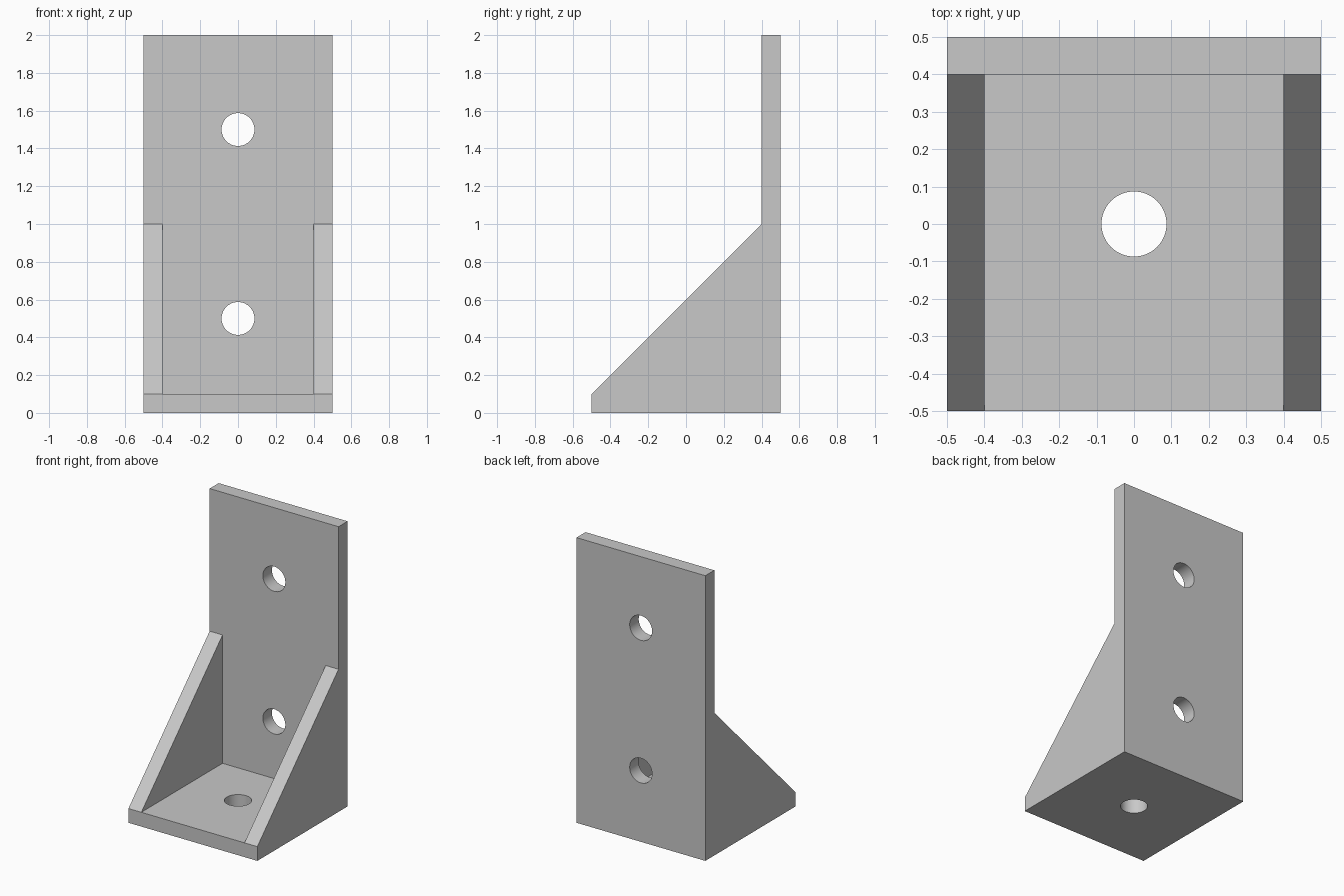
import bpy
import bmesh
import math
from mathutils import Matrix, Vector

default_cube = bpy.data.objects.get("Cube")
if default_cube:
    bpy.data.objects.remove(default_cube, do_unlink=True)

HALF = 0.5        # half of the width and depth
WALL = 0.1        # thickness of plates and gussets
HOLE_RADIUS = 0.087

grey = bpy.data.materials.new("plain_grey")
grey.use_nodes = True
colour = (0.58, 0.58, 0.58, 1)
grey.diffuse_color = colour
grey.node_tree.nodes["Principled BSDF"].inputs["Base Color"].default_value = colour


def make_object(name, bm):
    bmesh.ops.recalc_face_normals(bm, faces=bm.faces)
    mesh = bpy.data.meshes.new(name)
    bm.to_mesh(mesh)
    bm.free()
    mesh.materials.append(grey)
    obj = bpy.data.objects.new(name, mesh)
    bpy.context.collection.objects.link(obj)
    return obj


def extruded_profile(name, points, half_width):
    """Extrude a side (y, z) profile across x."""
    bm = bmesh.new()
    face = bm.faces.new([bm.verts.new((-half_width, y, z)) for y, z in points])
    result = bmesh.ops.extrude_face_region(bm, geom=[face])
    verts = [v for v in result["geom"] if isinstance(v, bmesh.types.BMVert)]
    bmesh.ops.translate(bm, verts=verts, vec=Vector((2 * half_width, 0, 0)))
    return make_object(name, bm)


def hole_cutter(name, centre, tilt):
    bm = bmesh.new()
    matrix = Matrix.Translation(centre) @ Matrix.Rotation(tilt, 4, "X")
    bmesh.ops.create_cone(bm, cap_ends=True, segments=64, radius1=HOLE_RADIUS,
                          radius2=HOLE_RADIUS, depth=3 * WALL, matrix=matrix)
    return make_object(name, bm)


def cut(body, cutter):
    cutter.hide_render = True
    mod = body.modifiers.new(cutter.name, "BOOLEAN")
    mod.operation = "DIFFERENCE"
    mod.solver = "EXACT"
    mod.object = cutter
    bpy.context.view_layer.objects.active = body
    bpy.ops.object.modifier_apply(modifier=mod.name)
    bpy.data.objects.remove(cutter, do_unlink=True)


# Bracket body: tall back plate, base plate and sloping side gussets
front_of_back = HALF - WALL
bracket = extruded_profile("gusseted_angle_bracket", [
    (-HALF, 0), (HALF, 0), (HALF, 2), (front_of_back, 2),
    (front_of_back, 1), (-HALF, WALL)], HALF)

# Open pocket between the two gussets
cut(bracket, extruded_profile("pocket_cutter", [
    (-0.7, WALL), (front_of_back, WALL), (front_of_back, 1.2), (-0.7, 1.2)],
    HALF - WALL))

# Screw holes through the back plate and the base plate
for z in (0.5, 1.5):
    cut(bracket, hole_cutter("back_hole_cutter", (0, HALF - WALL / 2, z), math.pi / 2))
cut(bracket, hole_cutter("base_hole_cutter", (0, 0, WALL / 2), 0))

# Smooth hole walls, sharp plate edges
bpy.ops.object.select_all(action="DESELECT")
bracket.select_set(True)
bpy.context.view_layer.objects.active = bracket
bpy.ops.object.shade_smooth_by_angle(angle=math.radians(30))
